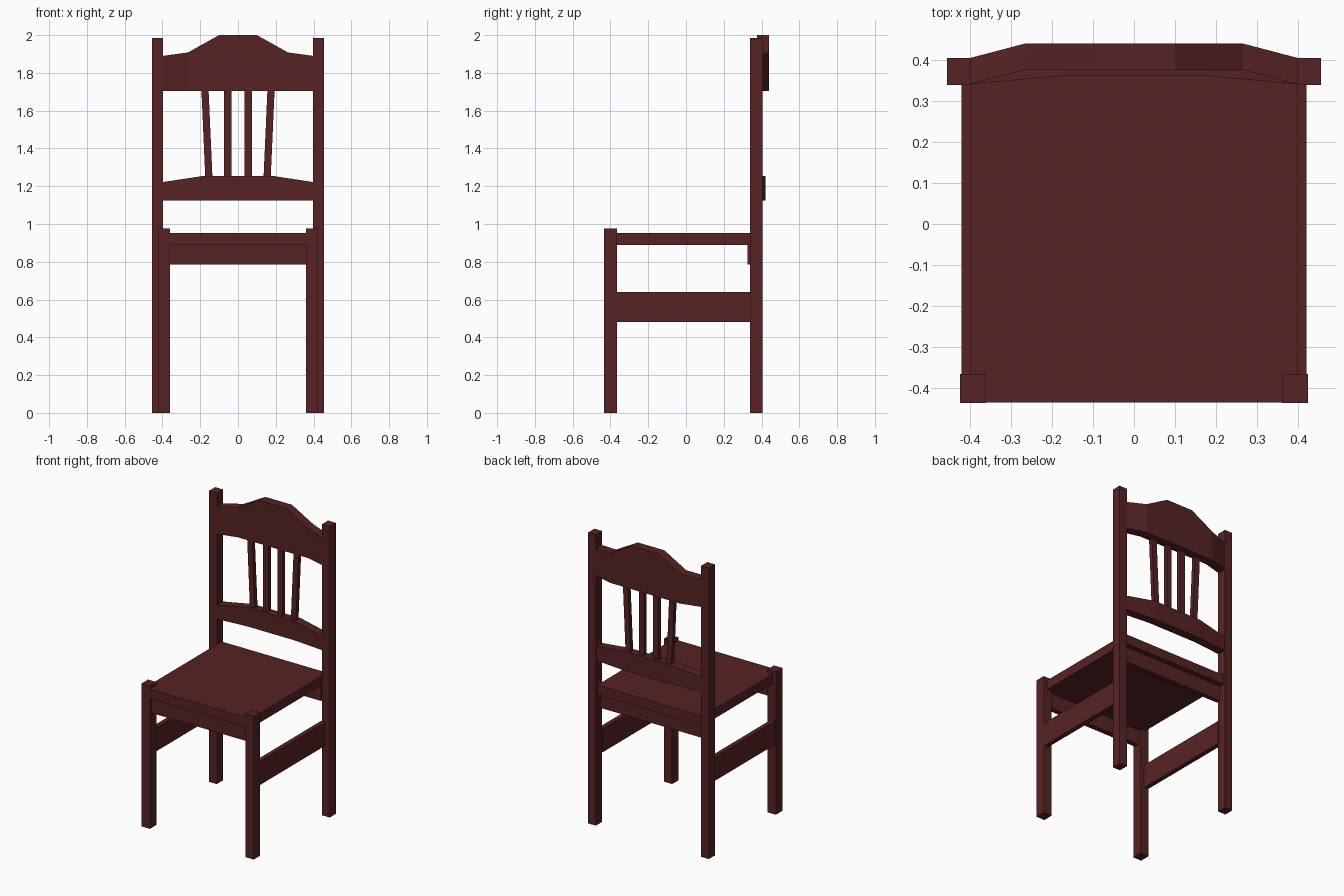
import bpy

if "Cube" in bpy.data.objects:
    bpy.data.objects.remove(bpy.data.objects["Cube"])

wood = bpy.data.materials.new("dark red wood")
wood.diffuse_color = (0.095, 0.0165, 0.0165, 1)
wood.use_nodes = True
wood.node_tree.nodes["Principled BSDF"].inputs["Base Color"].default_value = wood.diffuse_color

BOX_FACES = [(0, 3, 2, 1), (4, 5, 6, 7), (0, 1, 5, 4),
             (1, 2, 6, 5), (2, 3, 7, 6), (3, 0, 4, 7)]


def mesh(name, verts, faces):
    me = bpy.data.meshes.new(name)
    me.from_pydata(verts, [], faces)
    me.materials.append(wood)
    ob = bpy.data.objects.new(name, me)
    bpy.context.collection.objects.link(ob)
    return ob


def bar(name, x0, x1, y0, y1, z0, z1, top_shift=0.0):
    """Box whose top may be shifted sideways."""
    v = []
    for z, s in ((z0, 0), (z1, top_shift)):
        v += [(x0 + s, y0, z), (x1 + s, y0, z), (x1 + s, y1, z), (x0 + s, y1, z)]
    return mesh(name, v, BOX_FACES)


def mirrored(name, x0, x1, *rest, shift=0.0):
    bar(name + "_right", x0, x1, *rest, top_shift=shift)
    bar(name + "_left", -x1, -x0, *rest, top_shift=-shift)


def rail(name, half, z0):
    """Bowed rail; stations (x, front y, back y, top z) from end to centre."""
    st = [(-x, a, b, t) for x, a, b, t in half] + list(reversed(half))
    verts, faces = [], []
    for x, a, b, t in st:
        verts += [(x, a, z0), (x, b, z0), (x, b, t), (x, a, t)]
    for i in range(len(st) - 1):
        p, q = 4 * i, 4 * i + 4
        for k in range(4):
            n = (k + 1) % 4
            faces.append((p + k, p + n, q + n, q + k))
    e = len(verts) - 4
    faces += [(3, 2, 1, 0), (e, e + 1, e + 2, e + 3)]
    ob = mesh(name, verts, [tuple(reversed(f)) for f in faces])
    return ob


# Legs and back posts
mirrored("front_leg", 0.36, 0.423, -0.435, -0.365, 0, 0.975)
mirrored("back_post", 0.397, 0.455, 0.338, 0.404, 0, 1.985)

# Seat, aprons below it and side stretchers
bar("seat", -0.398, 0.398, -0.4345, 0.39, 0.888, 0.953)
bar("front_apron", -0.37, 0.37, -0.42, -0.385, 0.785, 0.89)
bar("back_apron", -0.398, 0.398, 0.325, 0.355, 0.785, 0.89)
mirrored("side_stretcher", 0.388, 0.42, -0.37, 0.345, 0.48, 0.64)

# Bowed back rails
rail("top_rail", [(0.398, 0.34, 0.404, 1.89), (0.265, 0.375, 0.439, 1.908),
                  (0.1, 0.375, 0.439, 2.0)], 1.705)
rail("lower_rail", [(0.398, 0.34, 0.40, 1.222), (0.18, 0.36, 0.42, 1.255)], 1.125)

# Back slats, the outer pair fanning outward
mirrored("inner_slat", 0.034, 0.073, 0.376, 0.404, 1.24, 1.715)
mirrored("outer_slat", 0.135, 0.173, 0.376, 0.404, 1.24, 1.715, shift=0.021)

# Consistent outward normals
import bmesh
for ob in bpy.context.collection.objects:
    bm = bmesh.new()
    bm.from_mesh(ob.data)
    bmesh.ops.recalc_face_normals(bm, faces=bm.faces)
    bm.to_mesh(ob.data)
    bm.free()
